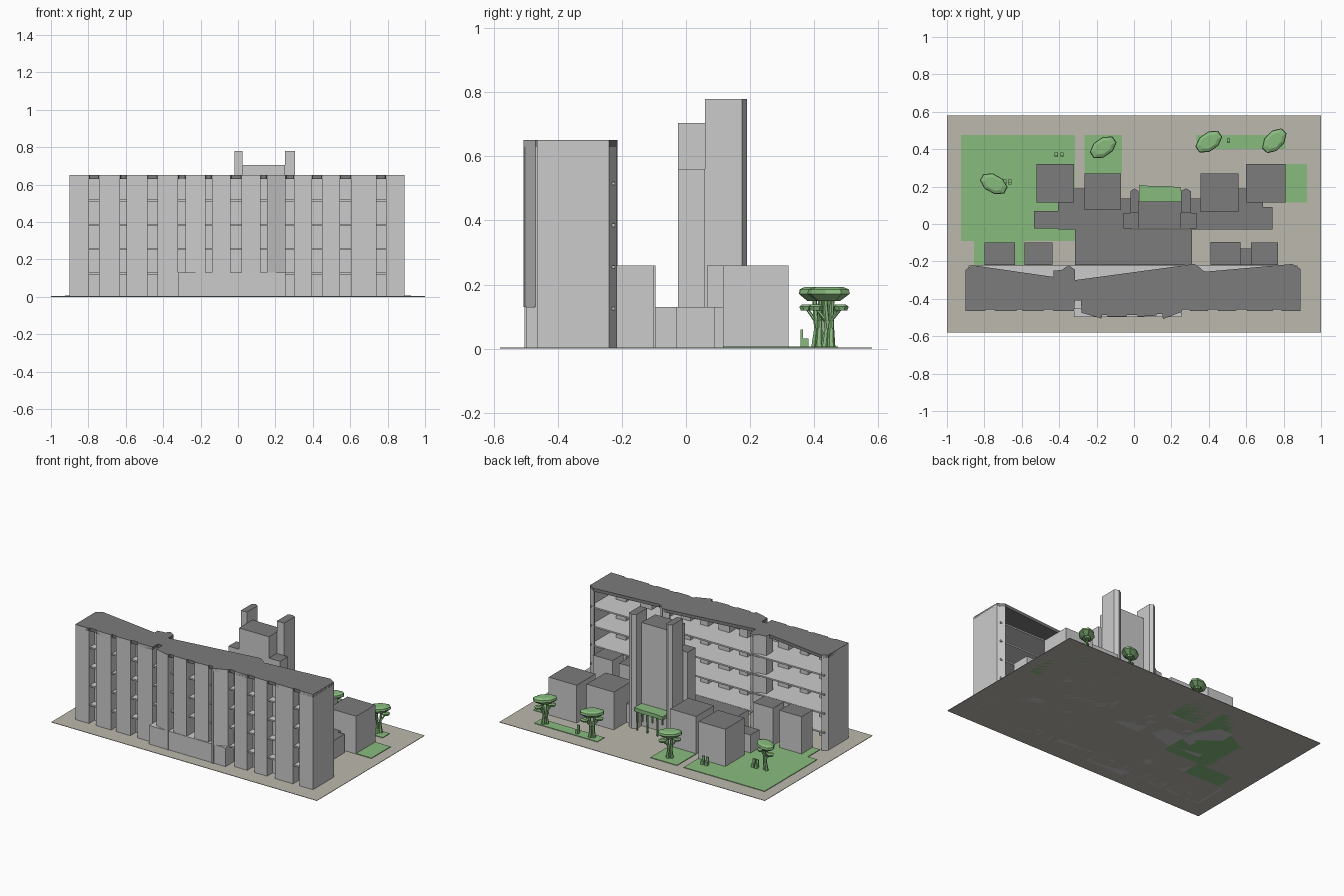
import bpy, bmesh, math, random
from mathutils import Vector

if "Cube" in bpy.data.objects:
    bpy.data.objects.remove(bpy.data.objects["Cube"])
random.seed(3)


def material(name, col):
    m = bpy.data.materials.new(name)
    m.diffuse_color = (*col, 1)
    m.use_nodes = True
    m.node_tree.nodes["Principled BSDF"].inputs["Base Color"].default_value = m.diffuse_color
    return m


WALL = material("wall_grey", (0.8, 0.8, 0.78))
ROOF = material("roof_grey", (0.2, 0.2, 0.2))
EARTH = material("paving", (0.5, 0.48, 0.42))
GREEN = material("green", (0.25, 0.5, 0.21))


def finish(name, bm, mats):
    me = bpy.data.meshes.new(name)
    bmesh.ops.recalc_face_normals(bm, faces=bm.faces[:])
    bm.to_mesh(me)
    bm.free()
    for m in mats:
        me.materials.append(m)
    ob = bpy.data.objects.new(name, me)
    bpy.context.collection.objects.link(ob)
    return ob


def add_prism(bm, pts, z0, z1, top_mat=0):
    lo = [bm.verts.new((x, y, z0)) for x, y in pts]
    hi = [bm.verts.new((x, y, z1)) for x, y in pts]
    n = len(pts)
    bm.faces.new(lo[::-1])
    bm.faces.new(hi).material_index = top_mat
    for i in range(n):
        bm.faces.new((lo[i], lo[(i + 1) % n], hi[(i + 1) % n], hi[i]))


def rect(x0, x1, y0, y1):
    return [(x0, y0), (x1, y0), (x1, y1), (x0, y1)]


def prism(name, pts, z0, z1, mats=(WALL, ROOF)):
    bm = bmesh.new()
    add_prism(bm, pts, z0, z1, len(mats) - 1)
    return finish(name, bm, mats)


# Ground and lawns
prism("ground", rect(-1, 1, -0.58, 0.58), 0, 0.003, (EARTH,))
lawns = [(-0.925, -0.315, -0.09, 0.475), (-0.855, -0.585, -0.22, -0.09), (-0.265, -0.065, 0.27, 0.475),
         (0.335, 0.81, 0.40, 0.475), (0.81, 0.925, 0.115, 0.32)]
for i, l in enumerate(lawns):
    prism(f"lawn_{i}", rect(*l), 0, 0.007, (GREEN,))

# Low blocks and pavilions behind the slab: x0, x1, y0, y1, height
H1, H2 = 0.13, 0.26
blocks = {
    "pavilion_a": (-0.52, -0.32, 0.115, 0.32, H2), "pavilion_b": (-0.265, -0.07, 0.075, 0.27, H2),
    "pavilion_c": (0.355, 0.56, 0.065, 0.27, H2), "pavilion_d": (0.60, 0.81, 0.115, 0.32, H2),
    "link_west": (-0.535, -0.31, -0.025, 0.07, H1), "link_west_mid": (-0.405, -0.02, -0.03, 0.114, H1),
    "link_b": (-0.32, -0.265, 0.10, 0.19, H1), "link_tower_west": (-0.07, -0.02, 0.09, 0.135, H1),
    "link_tower_east": (0.305, 0.355, 0.09, 0.135, H1), "link_east": (0.30, 0.74, -0.03, 0.09, H1),
    "link_d": (0.56, 0.69, 0.07, 0.19, H1), "hall": (-0.315, 0.31, -0.22, -0.03, H1),
    "annex_a": (-0.80, -0.635, -0.22, -0.10, H2), "annex_b": (-0.585, -0.435, -0.22, -0.10, H2),
    "annex_c": (0.41, 0.57, -0.22, -0.095, H2), "annex_d": (0.625, 0.77, -0.22, -0.10, H2),
    "annex_link": (0.57, 0.625, -0.22, -0.13, H1),
    "tower_core": (0.025, 0.25, -0.025, 0.12, 0.705),
    "tower_side_west": (-0.055, 0.025, -0.025, 0.06, 0.56),
    "tower_side_east": (0.25, 0.335, -0.025, 0.06, 0.56),
}
for name, (a, b, c, d, h) in blocks.items():
    prism(name, rect(a, b, c, d), 0, h)

# Pointed tower fins
for name, a, b in (("fin_west", -0.02, 0.025), ("fin_east", 0.25, 0.305)):
    prism(name, [(a, 0.06), (b, 0.06), (b, 0.175), ((a + b) / 2, 0.19), (a, 0.175)], 0, 0.78)

# Front facade of the slab: panels separated by recessed balconies (x0, y0, x1, y1)
W = -0.465
panels = [(-0.90, W, -0.797, W), (-0.743, W, -0.63, W), (-0.595, W, -0.485, W), (-0.43, W, -0.32, W),
          (-0.28, -0.475, -0.175, -0.505), (-0.14, -0.495, -0.04, -0.495), (0.02, -0.495, 0.12, -0.49),
          (0.155, -0.508, 0.255, -0.47), (0.30, W, 0.395, W), (0.45, W, 0.545, W),
          (0.605, W, 0.74, W), (0.79, W, 0.89, W)]
TOP, T, REC = 0.65, 0.012, -0.405
bm = bmesh.new()
for a, ya, b, yb in panels:
    z0 = H1 if -0.3 < a < 0.25 else 0
    add_prism(bm, [(a, ya), (b, yb), (b, yb + T), (a, ya + T)], z0, TOP, 1)
for p, q in zip(panels, panels[1:]):
    a, b = p[2], q[0]
    add_prism(bm, rect(a, b, REC, REC + T), 0, TOP - 0.02)
    add_prism(bm, rect(a - T, a, p[3] + 0.003, REC + T), 0, TOP - 0.02)
    add_prism(bm, rect(b, b + T, q[1] + 0.003, REC + T), 0, TOP - 0.02)
finish("front_facade", bm, (WALL, ROOF))
prism("front_podium", rect(-0.32, 0.255, -0.498, -0.40), 0, H1, (WALL,))

# End walls and stair columns of the slab
prism("end_wall_west", [(-0.90, W), (-0.885, W), (-0.885, -0.25), (-0.866, -0.236), (-0.866, -0.22), (-0.90, -0.245)], 0, TOP)
prism("end_wall_east", [(0.89, W), (0.89, -0.24), (0.845, -0.215), (0.845, -0.23), (0.875, -0.25), (0.875, W)], 0, TOP)
prism("stair_west", [(-0.43, -0.32), (-0.315, -0.32), (-0.315, -0.245), (-0.35, -0.22), (-0.385, -0.245), (-0.43, -0.25)], 0, TOP)
prism("stair_east", [(0.29, -0.25), (0.36, -0.25), (0.36, -0.24), (0.325, -0.214), (0.29, -0.235)], 0, TOP)

# Gallery floors running through the slab, with balcony lips in the middle
bm = bmesh.new()
for k in range(1, 5):
    z = k * 0.13
    add_prism(bm, rect(-0.885, 0.875, -0.455, -0.222), z - 0.01, z)
    add_prism(bm, rect(-0.27, 0.245, -0.47, -0.45), z - 0.01, z)
finish("gallery_floors", bm, (WALL,))

# Roof with slanted rear edges and a stepped front
edge = [(0.89, W), (0.89, -0.24), (0.845, -0.214), (0.38, -0.255), (0.355, -0.24), (0.32, -0.214),
        (-0.315, -0.30), (-0.315, -0.245), (-0.35, -0.22), (-0.38, -0.245), (-0.43, -0.25),
        (-0.43, -0.283), (-0.866, -0.22), (-0.90, -0.245)]
for p, q in zip(panels, panels[1:] + [None]):
    edge += [(p[0], p[1]), (p[2], p[3])]
    if q:
        y = -0.41 if p[2] == -0.32 else max(p[3], q[1]) + 0.008
        edge += [(p[2] + 0.004, y), (q[0] - 0.004, y)]
edge = [e for i, e in enumerate(edge) if e != edge[i - 1]]
prism("slab_roof", edge, TOP - 0.02, TOP + 0.001, (ROOF,))


def add_limb(bm, p, q, r0, r1, n=6):
    p, q = Vector(p), Vector(q)
    m = (q - p).to_track_quat('Z', 'Y').to_matrix()
    rings = []
    for c, r in ((p, r0), (q, r1)):
        rings.append([bm.verts.new(c + m @ Vector((r * math.cos(t), r * math.sin(t), 0)))
                      for t in [2 * math.pi * i / n for i in range(n)]])
    bm.faces.new(rings[0][::-1])
    bm.faces.new(rings[1])
    for i in range(n):
        j = (i + 1) % n
        bm.faces.new((rings[0][i], rings[0][j], rings[1][j], rings[1][i]))


def add_crown(bm, c, rx, ry, rows):
    rings = [[bm.verts.new((c[0] + rx * s * math.cos(t), c[1] + ry * s * math.sin(t), z))
              for t in [math.pi * (i + 0.5) / 4 for i in range(8)]] for z, s in rows]
    bm.faces.new(rings[0][::-1])
    bm.faces.new(rings[-1])
    for lo, hi in zip(rings, rings[1:]):
        for i in range(8):
            j = (i + 1) % 8
            bm.faces.new((lo[i], lo[j], hi[j], hi[i]))


# Trees: twin bent trunks, side branches, flat faceted crowns
for i, (x, y, rot) in enumerate([(-0.75, 0.215, -0.5), (-0.165, 0.41, 0.6), (0.40, 0.44, 0.6), (0.75, 0.445, 0.8)]):
    bm = bmesh.new()
    for s in (-1, 1):
        add_limb(bm, (s * 0.012, 0, 0), (s * 0.008, 0.004, 0.06), 0.013, 0.009)
        add_limb(bm, (s * 0.008, 0.004, 0.06), (s * 0.016, 0, 0.155), 0.009, 0.007)
        add_limb(bm, (s * 0.01, 0, 0.085), (s * 0.045, s * 0.01, 0.122), 0.006, 0.004)
        add_crown(bm, (s * 0.045, s * 0.01), 0.027, 0.022, [(0.116, 0.8), (0.128, 1), (0.135, 0.6)])
    add_crown(bm, (0, 0), 0.08, 0.05, [(0.146, 0.55), (0.168, 1), (0.182, 0.95), (0.19, 0.65)])
    ob = finish(f"tree_{i}", bm, (GREEN,))
    ob.location = (x, y, 0.003)
    ob.rotation_euler.z = rot

# Garden chairs
bm = bmesh.new()
for x, y in [(-0.415, 0.37), (-0.385, 0.37), (-0.69, 0.225), (-0.665, 0.225), (0.505, 0.445)]:
    add_prism(bm, rect(x - 0.009, x + 0.009, y - 0.013, y - 0.004), 0, 0.06)
    add_prism(bm, rect(x - 0.009, x + 0.009, y - 0.004, y + 0.012), 0, 0.032)
finish("garden_chairs", bm, (GREEN,))

# Green pergola between the tower fins
bm = bmesh.new()
add_prism(bm, [(0.03, 0.12), (0.25, 0.12), (0.25, 0.195), (0.19, 0.202), (0.09, 0.202), (0.03, 0.21)], 0.13, 0.155)
for k in range(6):
    x = 0.045 + k * 0.038
    z = 0.10 - random.random() * 0.05
    add_limb(bm, (x, 0.188, 0.0 if k % 2 else z), (x, 0.19, 0.135), 0.006, 0.008)
finish("pergola", bm, (GREEN,))
